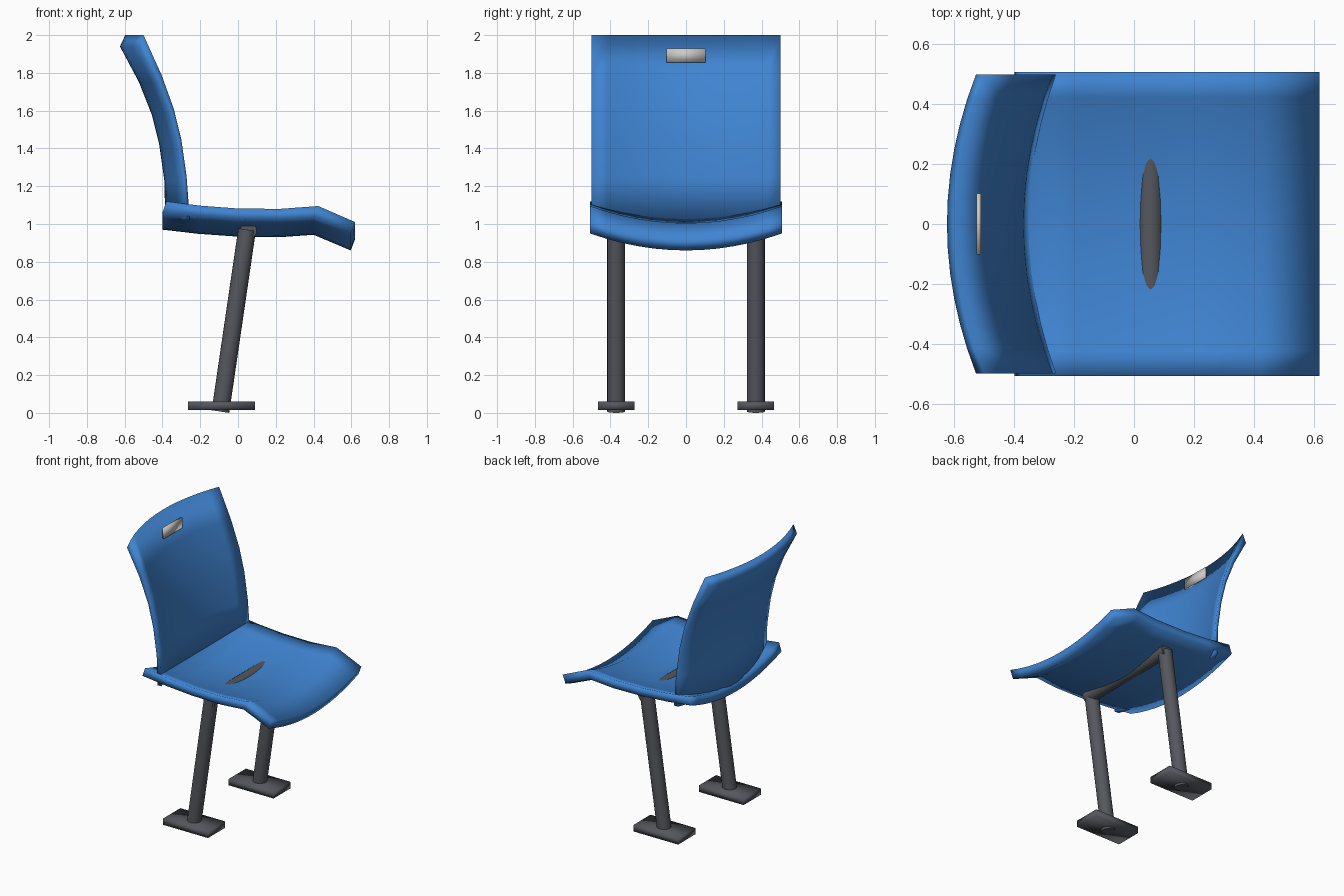
import bpy
import bmesh
from mathutils import Vector

if "Cube" in bpy.data.objects:
    bpy.data.objects.remove(bpy.data.objects["Cube"], do_unlink=True)


def material(name, color, rough=0.5):
    mat = bpy.data.materials.new(name)
    mat.use_nodes = True
    mat.diffuse_color = (*color, 1)
    shader = mat.node_tree.nodes["Principled BSDF"]
    shader.inputs["Base Color"].default_value = (*color, 1)
    shader.inputs["Roughness"].default_value = rough
    return mat


blue = material("blue plastic", (0.05, 0.23, 0.64))
grey = material("dark grey steel", (0.09, 0.095, 0.11))
silver = material("pale silver", (0.6, 0.59, 0.57))


def finish(bm, name, mat):
    bmesh.ops.recalc_face_normals(bm, faces=bm.faces)
    for face in bm.faces:
        face.smooth = True
    mesh = bpy.data.meshes.new(name)
    bm.to_mesh(mesh)
    bm.free()
    mesh.materials.append(mat)
    obj = bpy.data.objects.new(name, mesh)
    bpy.context.collection.objects.link(obj)
    return obj


def shell(name, near, far, half_width, sag, steps=12):
    """Sweep a closed side profile across y, dishing it along sag."""
    profile = near + far[::-1]
    count, pairs = len(profile), len(near)
    bm = bmesh.new()
    rows = []
    for i in range(steps + 1):
        t = 2 * i / steps - 1
        shift = 1 - t * t
        rows.append([bm.verts.new((x + sag[0] * shift, t * half_width, z + sag[1] * shift))
                     for x, z in profile])
    for a, b in zip(rows, rows[1:]):
        for k in range(count):
            n = (k + 1) % count
            bm.faces.new((a[k], a[n], b[n], b[k]))
    # close both side rims with quads
    for row in (rows[0], rows[-1]):
        for k in range(pairs - 1):
            bm.faces.new((row[k], row[k + 1], row[count - 2 - k], row[count - 1 - k]))
    return finish(bm, name, blue)


def box(name, low, high, mat):
    low, high = Vector(low), Vector(high)
    bm = bmesh.new()
    bmesh.ops.create_cube(bm, size=1)
    bmesh.ops.scale(bm, vec=high - low, verts=bm.verts)
    bmesh.ops.translate(bm, vec=(low + high) / 2, verts=bm.verts)
    return finish(bm, name, mat)


def tube(name, start, end, radius, mat):
    start, end = Vector(start), Vector(end)
    axis = end - start
    bm = bmesh.new()
    bmesh.ops.create_cone(bm, cap_ends=True, segments=20, radius1=radius,
                          radius2=radius, depth=axis.length)
    bmesh.ops.rotate(bm, matrix=axis.to_track_quat("Z", "Y").to_matrix(), verts=bm.verts)
    bmesh.ops.translate(bm, vec=(start + end) / 2, verts=bm.verts)
    obj = finish(bm, name, mat)
    bpy.ops.object.select_all(action="DESELECT")
    obj.select_set(True)
    bpy.context.view_layer.objects.active = obj
    bpy.ops.object.shade_smooth_by_angle(angle=0.7)
    return obj


# Dished seat with a down-turned front lip
shell("seat",
      [(-0.38, 1.12), (-0.2, 1.097), (0, 1.082), (0.22, 1.08), (0.425, 1.095), (0.62, 1.01)],
      [(-0.4, 1.06), (-0.21, 1.038), (0, 1.023), (0.22, 1.02), (0.4, 1.033), (0.597, 0.95)],
      0.508, (0, -0.09))

# Curved backrest, leaning away from the seat
shell("backrest",
      [(-0.255, 1.02), (-0.272, 1.25), (-0.3, 1.447), (-0.34, 1.61), (-0.405, 1.79), (-0.5, 2)],
      [(-0.288, 1.02), (-0.293, 1.23), (-0.32, 1.42), (-0.36, 1.58), (-0.427, 1.75), (-0.528, 1.94)],
      0.5, (-0.097, 0))

# Number plate holder on the backrest
box("backrest_plate", (-0.526, -0.102, 1.855), (-0.512, 0.102, 1.928), silver)

# Cross beam under the seat
tube("cross_beam", (0.055, -0.4, 0.965), (0.055, 0.4, 0.965), 0.044, grey)

# Slanted legs and flat feet
for side, y in (("right", -0.37), ("left", 0.37)):
    tube(side + "_leg", (-0.093, y, 0.007), (0.048, y, 0.97), 0.047, grey)
    box(side + "_foot", (-0.265, y - 0.097, 0.015), (0.09, y + 0.097, 0.06), grey)
